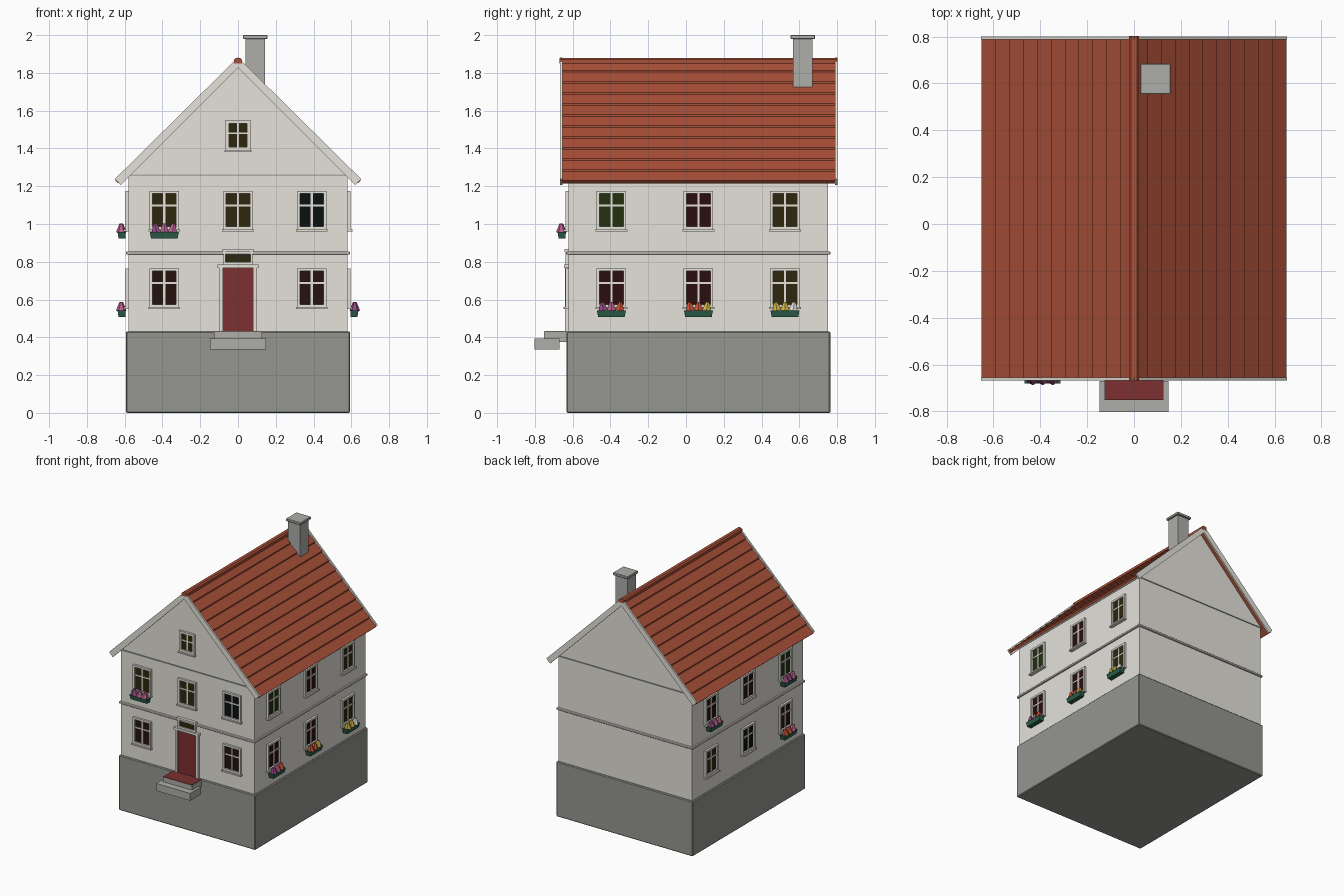
import bpy, bmesh, math
from mathutils import Matrix, Vector

if "Cube" in bpy.data.objects:
    bpy.data.objects.remove(bpy.data.objects["Cube"])

MATS = {}


def paint(ob, col):
    if col is None:
        return
    if col not in MATS:
        m = bpy.data.materials.new("paint_%d" % len(MATS))
        m.diffuse_color = (*col, 1)
        m.use_nodes = True
        m.node_tree.nodes["Principled BSDF"].inputs["Base Color"].default_value = m.diffuse_color
        MATS[col] = m
    ob.data.materials.append(MATS[col])


def finish(name, bm, col=None, mat=None):
    if mat is not None:
        bm.transform(mat)
    bmesh.ops.recalc_face_normals(bm, faces=bm.faces)
    me = bpy.data.meshes.new(name)
    bm.to_mesh(me)
    bm.free()
    ob = bpy.data.objects.new(name, me)
    bpy.context.collection.objects.link(ob)
    paint(ob, col)
    return ob


def boxes(name, spans, col=None, mat=None, bevel=0):
    """One object from boxes given as (x0, x1, y0, y1, z0, z1)."""
    bm = bmesh.new()
    for x0, x1, y0, y1, z0, z1 in spans:
        c = Vector(((x0 + x1) / 2, (y0 + y1) / 2, (z0 + z1) / 2))
        bmesh.ops.create_cube(bm, size=1, matrix=Matrix.Translation(c)
                              @ Matrix.Diagonal((x1 - x0, y1 - y0, z1 - z0, 1)))
    if bevel:
        bmesh.ops.bevel(bm, geom=bm.edges[:], offset=bevel, segments=1, affect='EDGES')
    return finish(name, bm, col, mat)


def extrude_xz(name, pts, y0, y1, col=None):
    """Profile in xz, extruded along y."""
    bm = bmesh.new()
    f = bm.faces.new([bm.verts.new((x, y0, z)) for x, z in pts])
    r = bmesh.ops.extrude_face_region(bm, geom=[f])
    bmesh.ops.translate(bm, vec=(0, y1 - y0, 0),
                        verts=[v for v in r['geom'] if isinstance(v, bmesh.types.BMVert)])
    return finish(name, bm, col)


STONE, STEP, TILE = (0.3, 0.3, 0.28), (0.42, 0.42, 0.4), (0.4, 0.08, 0.04)
WALL, RED, GREEN = (0.78, 0.76, 0.7), (0.2, 0.03, 0.03), (0.025, 0.11, 0.07)
X, Y0, Y1 = 0.58, -0.622, 0.752

# Body of the house
boxes("foundation", [(-0.593, 0.593, -0.633, 0.764, 0, 0.432)], STONE, bevel=0.006)
boxes("walls", [(-X, X, Y0, Y1, 0.42, 1.262)], WALL)
extrude_xz("gable_walls", [(-X, 1.262), (X, 1.262), (0, 1.842)], Y0, Y1, WALL)
boxes("string_course", [(-0.592, 0.592, -0.634, 0.764, 0.838, 0.854)], WALL, bevel=0.003)
boxes("gable_moulding", [(-0.583, 0.583, -0.627, 0.757, 1.253, 1.262)], STEP)

# Roof: stepped tile courses on each slope
N, TOP, EAVE = 11, 1.868, 1.225
slope = (TOP - EAVE) / 0.65
for s, side in ((-1, "left"), (1, "right")):
    pts = [(0, TOP)]
    for i in range(N):
        a, b = 0.65 * i / N, 0.65 * (i + 1) / N
        if i:
            pts.append((s * a, TOP - slope * a - 0.006))
        pts.append((s * b, TOP - slope * b + 0.004))
    pts += [(s * 0.635, 1.215), (0, 1.842)]
    extrude_xz("roof_tiles_" + side, pts, -0.658, 0.79, TILE)
    board = [(0, 1.882), (s * 0.652, 1.238), (s * 0.62, 1.206), (0, 1.826)]
    extrude_xz("bargeboard_front_" + side, board, -0.668, -0.655, WALL)
    extrude_xz("bargeboard_back_" + side, board, 0.788, 0.801, WALL)
extrude_xz("ridge_cap", [(-0.022, 1.85), (0.022, 1.85), (0.022, 1.87), (0.012, 1.879),
                         (-0.012, 1.879), (-0.022, 1.87)], -0.67, 0.803, TILE)

# Chimney
boxes("chimney", [(0.04, 0.143, 0.566, 0.67, 1.71, 1.982)], STEP)
boxes("chimney_cap", [(0.027, 0.156, 0.554, 0.684, 1.98, 2.0)], STEP, bevel=0.003)

# Wall frames: local x along the wall, local -y outward
FRONT = Matrix.Translation((0, Y0, 0))
RIGHT = Matrix.Translation((X, 0, 0)) @ Matrix.Rotation(math.pi / 2, 4, 'Z')
LEFT = Matrix.Translation((-X, 0, 0)) @ Matrix.Rotation(-math.pi / 2, 4, 'Z')


def window(name, wall, u, z, glass, w=0.126, h=0.175, bar=0.36, t=0.015):
    """Window with pane bottom at z: frame, sill, glazing bars, pane."""
    a, b = u - w / 2, u + w / 2
    boxes(name + "_pane", [(a, b, -0.004, 0.01, z, z + h)], glass, wall)
    zb = z + h * (1 - bar)
    boxes(name + "_frame", [
        (a - t, a, -0.016, 0.01, z - t, z + h + t), (b, b + t, -0.016, 0.01, z - t, z + h + t),
        (a, b, -0.016, 0.01, z + h, z + h + t), (a, b, -0.016, 0.01, z - t, z),
        (a - t - 0.006, b + t + 0.006, -0.026, 0.01, z - t - 0.01, z - t),
        (u - 0.006, u + 0.006, -0.009, 0.005, z, z + h),
        (a, b, -0.009, 0.005, zb - 0.005, zb + 0.005)], WALL, wall)


def flower_box(name, wall, u, z, cols):
    """Tapered planter with three blooms; z is the planter bottom."""
    bm = bmesh.new()
    low = [bm.verts.new((u + p, q, z)) for p, q in
           ((-0.07, -0.052), (0.07, -0.052), (0.07, -0.016), (-0.07, -0.016))]
    up = [bm.verts.new((u + p, q, z + 0.036)) for p, q in
          ((-0.077, -0.058), (0.077, -0.058), (0.077, -0.014), (-0.077, -0.014))]
    bm.faces.new(low)
    bm.faces.new(up)
    for i in range(4):
        j = (i + 1) % 4
        bm.faces.new((low[i], low[j], up[j], up[i]))
    finish(name + "_planter", bm, GREEN, wall)
    for i, c in enumerate(cols):
        bm = bmesh.new()
        bmesh.ops.create_cone(bm, cap_ends=True, segments=6, radius1=0.028, radius2=0.01,
                              depth=0.045, matrix=Matrix.Translation(
                                  (u + (i - 1) * 0.046, -0.038, z + 0.057))
                              @ Matrix.Rotation(0.15 * (i - 1), 4, 'Y'))
        finish("%s_bloom_%d" % (name, i + 1), bm, c, wall)


OLIVE, BROWN, WINE = (0.025, 0.02, 0.004), (0.018, 0.006, 0.004), (0.025, 0.004, 0.004)
BLACK, LEAF = (0.003, 0.005, 0.005), (0.016, 0.03, 0.005)
PINK, PURPLE, ORANGE = (0.5, 0.12, 0.28), (0.3, 0.07, 0.22), (0.6, 0.09, 0.04)
YELLOW, WHITE = (0.6, 0.45, 0.06), (0.75, 0.75, 0.7)
UP, DOWN = 0.986, 0.575

# Front windows
for u, c in ((-0.39, OLIVE), (0, OLIVE), (0.39, BLACK)):
    window("front_upper_window", FRONT, u, UP, c)
for u in (-0.39, 0.39):
    window("front_lower_window", FRONT, u, DOWN, BROWN)
window("attic_window", FRONT, 0, 1.408, OLIVE, 0.094, 0.125, 0.42, 0.018)
flower_box("front_box", FRONT, -0.39, 0.922, (PURPLE, PINK, PINK))

# Side windows
SIDE_Y = (-0.395, 0.066, 0.524)
for y, cu, cd in zip(SIDE_Y, (LEAF, WINE, OLIVE), (WINE, WINE, OLIVE)):
    window("right_upper_window", RIGHT, y, UP, cu)
    window("right_lower_window", RIGHT, y, DOWN, cd)
for y, cu, cd in zip(SIDE_Y, (LEAF, BROWN, BROWN), (BROWN, BLACK, OLIVE)):
    window("left_upper_window", LEFT, -y, UP, cu)
    window("left_lower_window", LEFT, -y, DOWN, cd)
for y, cols in zip(SIDE_Y, ((PURPLE, PINK, ORANGE), (ORANGE, ORANGE, YELLOW),
                            (YELLOW, YELLOW, WHITE))):
    flower_box("right_box", RIGHT, y, 0.507, cols)
flower_box("left_upper_front_box", LEFT, -SIDE_Y[0], 0.922, (PINK, PURPLE, PINK))
flower_box("left_upper_back_box", LEFT, -SIDE_Y[2], 0.922, (PURPLE, PINK, PINK))
flower_box("left_lower_front_box", LEFT, -SIDE_Y[0], 0.507, (ORANGE, ORANGE, PINK))

# Door with surround and transom light
boxes("door", [(-0.08, 0.08, -0.006, 0.01, 0.43, 0.768)], RED, FRONT)
boxes("door_surround", [(-0.1, -0.08, -0.018, 0.01, 0.43, 0.77),
                        (0.08, 0.1, -0.018, 0.01, 0.43, 0.77),
                        (-0.108, 0.108, -0.024, 0.01, 0.768, 0.786)], WALL, FRONT)
boxes("transom_pane", [(-0.065, 0.065, -0.006, 0.01, 0.8, 0.853)], OLIVE, FRONT)
boxes("transom_frame", [(-0.077, -0.065, -0.016, 0.01, 0.786, 0.865),
                        (0.065, 0.077, -0.016, 0.01, 0.786, 0.865),
                        (-0.065, 0.065, -0.016, 0.01, 0.786, 0.8),
                        (-0.083, 0.083, -0.022, 0.01, 0.853, 0.868)], WALL, FRONT)

# Entrance steps with a red mat
boxes("upper_step", [(-0.126, 0.126, -0.752, -0.62, 0.375, 0.43)], STEP)
boxes("lower_step", [(-0.147, 0.147, -0.803, -0.67, 0.335, 0.393)], STEP)
boxes("step_mat", [(-0.124, 0.124, -0.75, -0.633, 0.43, 0.433)], RED)
